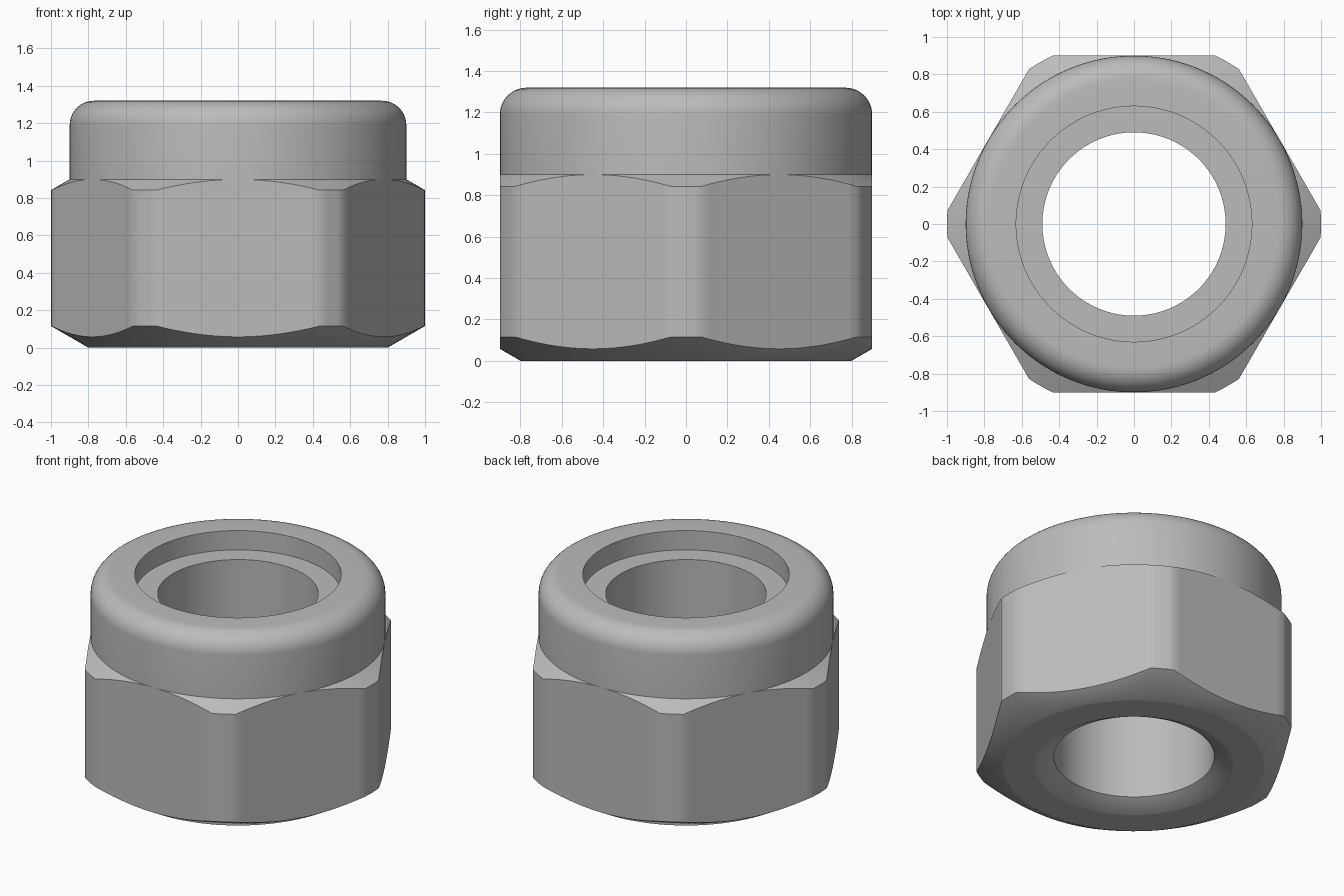
import bpy
import bmesh
from math import sin, cos, tan, radians, degrees, acos

cube = bpy.data.objects.get("Cube")
if cube:
    bpy.data.objects.remove(cube, do_unlink=True)

FLAT = 0.9            # centre to flat, also the collar radius
CORNER = 1.0          # radius of the rounded hexagon corners
BORE, COUNTERSINK, RECESS = 0.49, 0.60, 0.63
SHOULDER, TOP, FILLET = 0.9, 1.32, 0.13
FOOT = 0.8            # radius of the flat underside
SLOPE = tan(radians(30))

# Angles: a short arc at each corner, then an even run along each flat
half_arc = degrees(acos(FLAT / CORNER))
edge = 30 - half_arc
sector = [-edge, -edge / 2, 0, edge / 2]
sector += [edge + (60 - 2 * edge) * i / 20 for i in range(20)]
angles = [60 * k + a for k in range(6) for a in sector]


def hex_radius(angle):
    from_flat = (angle % 60) - 30
    return min(CORNER, FLAT / cos(radians(from_flat)))


def profile(angle):
    """Closed section from the bore round the outside and back."""
    r = hex_radius(angle)
    points = [
        (BORE, (COUNTERSINK - BORE) * SLOPE),
        (COUNTERSINK, 0), (COUNTERSINK + 0.01, 0),
        (FOOT - 0.01, 0), (FOOT, 0),
        (r, (r - FOOT) * SLOPE),                  # lower chamfer
        (r, SHOULDER - (r - FLAT) * SLOPE),       # upper chamfer
        (FLAT, SHOULDER),
    ]
    # Rounded collar rim
    for i in range(11):
        t = radians(9 * i)
        points.append((FLAT - FILLET + FILLET * cos(t),
                       TOP - FILLET + FILLET * sin(t)))
    # Recess and its floor
    points += [(RECESS, TOP), (RECESS, TOP - FILLET), (BORE, TOP - FILLET)]
    return points


# Sweep the section around the z axis
bm = bmesh.new()
columns = []
for a in angles:
    c, s = cos(radians(a)), sin(radians(a))
    columns.append([bm.verts.new((r * c, r * s, z)) for r, z in profile(a)])
for i, near in enumerate(columns):
    far = columns[(i + 1) % len(columns)]
    for j in range(len(near)):
        k = (j + 1) % len(near)
        bm.faces.new((near[j], far[j], far[k], near[k]))
bmesh.ops.remove_doubles(bm, verts=bm.verts, dist=0.00005)
bmesh.ops.recalc_face_normals(bm, faces=bm.faces)

mesh = bpy.data.meshes.new("lock_nut")
bm.to_mesh(mesh)
bm.free()
nut = bpy.data.objects.new("lock_nut", mesh)
bpy.context.collection.objects.link(nut)

# Plain grey metal
grey = (0.5, 0.5, 0.5, 1)
metal = bpy.data.materials.new("grey_metal")
metal.use_nodes = True
metal.diffuse_color = grey
metal.node_tree.nodes["Principled BSDF"].inputs["Base Color"].default_value = grey
mesh.materials.append(metal)

# Smooth curves, crisp chamfer edges
bpy.ops.object.select_all(action="DESELECT")
nut.select_set(True)
bpy.context.view_layer.objects.active = nut
bpy.ops.object.shade_smooth_by_angle(angle=radians(35))
